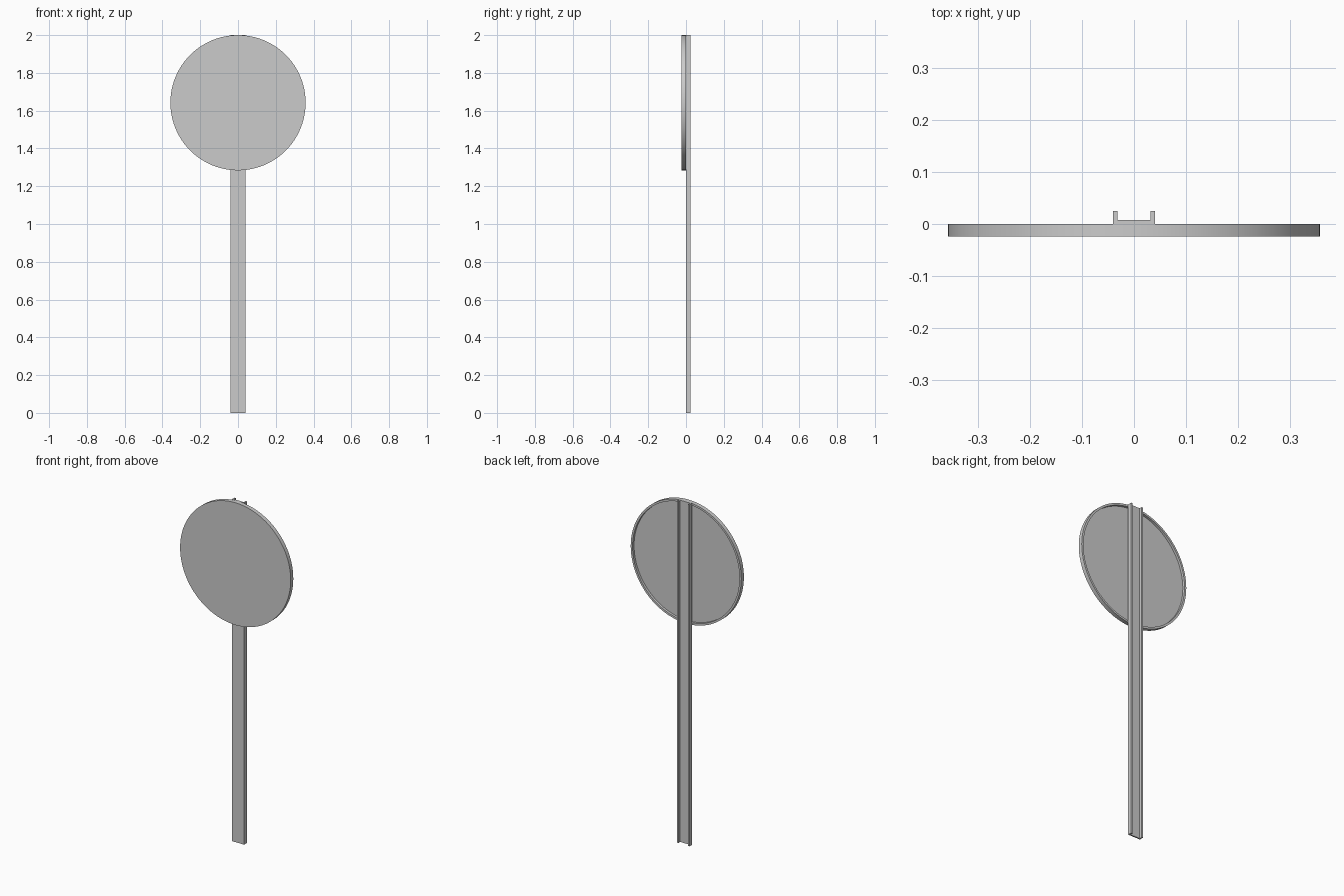
import bpy, bmesh, math
from mathutils import Vector

if "Cube" in bpy.data.objects:
    bpy.data.objects.remove(bpy.data.objects["Cube"])


def make_object(name, bm):
    bmesh.ops.recalc_face_normals(bm, faces=bm.faces[:])
    mesh = bpy.data.meshes.new(name)
    bm.to_mesh(mesh)
    bm.free()
    obj = bpy.data.objects.new(name, mesh)
    bpy.context.collection.objects.link(obj)
    return obj


# Round sign plate: flat front, raised rim around a recessed back
R, RIM, CZ = 0.358, 0.012, 1.642
FRONT, RECESS, BACK = -0.024, -0.014, 0.0
SIDES = 96
bm = bmesh.new()
loops = []
for r, y in ((R, FRONT), (R, BACK), (R - RIM, BACK), (R - RIM, RECESS)):
    loops.append([bm.verts.new((r * math.sin(2 * math.pi * i / SIDES), y,
                                CZ + r * math.cos(2 * math.pi * i / SIDES)))
                  for i in range(SIDES)])
for a, b in zip(loops, loops[1:]):
    for i in range(SIDES):
        j = (i + 1) % SIDES
        bm.faces.new((a[i], a[j], b[j], b[i]))
bm.faces.new(loops[0])
bm.faces.new(loops[-1])
plate = make_object("sign_plate", bm)
bpy.context.view_layer.objects.active = plate
plate.select_set(True)
bpy.ops.object.shade_smooth_by_angle(angle=math.radians(30))

# Channel post: U profile open to the back, extruded full height
W, T, D = 0.04, 0.008, 0.025
half = [(W, 0), (W, D), (W - T, D), (W - T, T)]
profile = half + [(-x, y) for x, y in reversed(half)]
bm = bmesh.new()
base = bm.faces.new([bm.verts.new((x, y, 0)) for x, y in profile])
top = bmesh.ops.extrude_face_region(bm, geom=[base])["geom"]
bmesh.ops.translate(bm, vec=Vector((0, 0, 2)),
                    verts=[v for v in top if isinstance(v, bmesh.types.BMVert)])
make_object("channel_post", bm)
